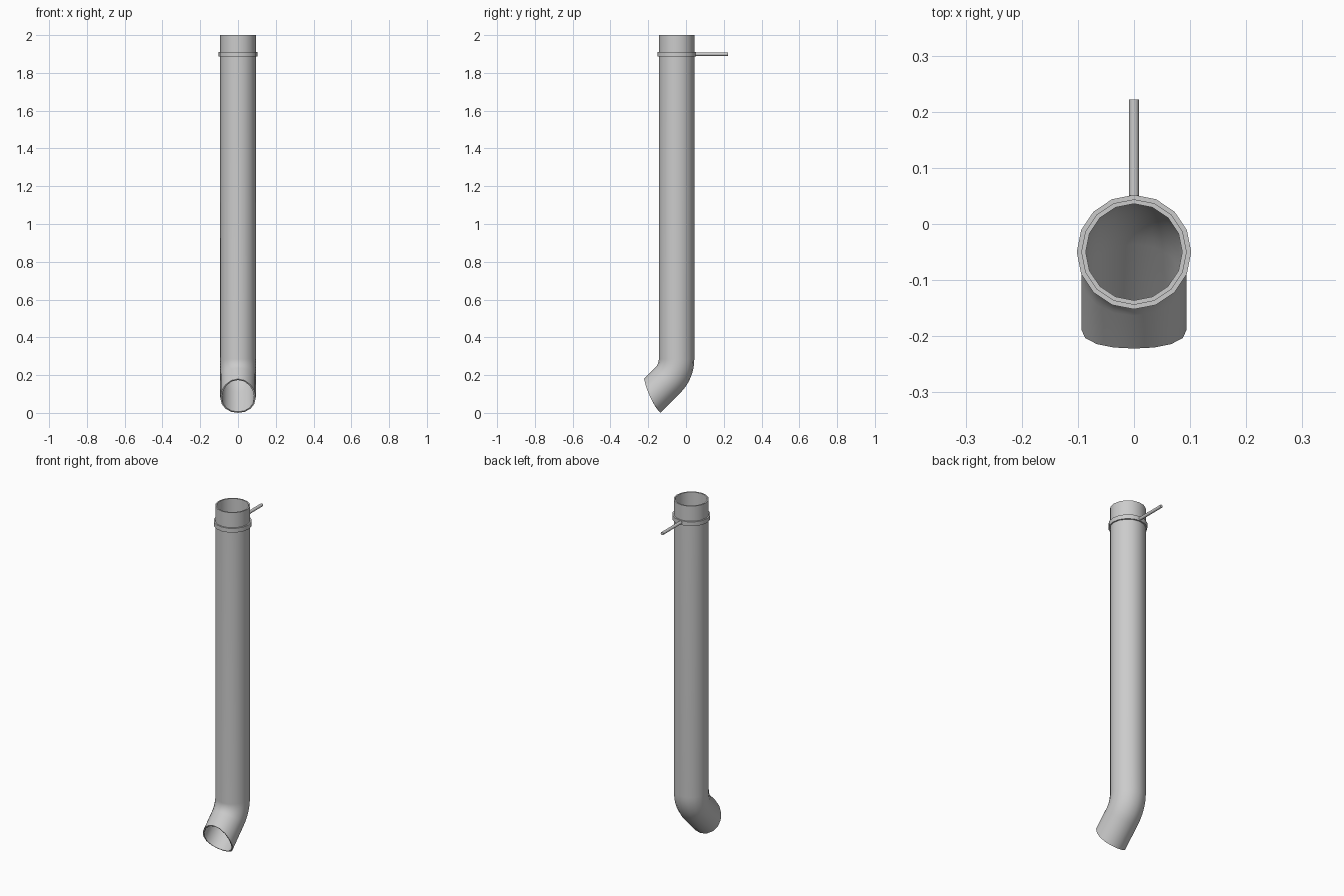
import bpy, bmesh
from math import sin, cos, pi, tan, radians
from mathutils import Vector, Matrix

cube = bpy.data.objects.get("Cube")
if cube:
    bpy.data.objects.remove(cube)

SIDES = 16
AXIS_Y = -0.05          # pipe centreline
OUTER, INNER = 0.094, 0.086
TOP = 2.0
BEND_R, BEND = 0.16, radians(45)
CORNER_Z = 0.219        # where the two straight centrelines meet

metal = bpy.data.materials.new("grey metal")
metal.use_nodes = True
metal.diffuse_color = (0.6, 0.6, 0.6, 1)
metal.node_tree.nodes["Principled BSDF"].inputs["Base Color"].default_value = (0.6, 0.6, 0.6, 1)


def finish(name, bm):
    """Turn a bmesh into a smooth-shaded object with sharp rims."""
    bmesh.ops.recalc_face_normals(bm, faces=bm.faces)
    mesh = bpy.data.meshes.new(name)
    bm.to_mesh(mesh)
    bm.free()
    mesh.materials.append(metal)
    obj = bpy.data.objects.new(name, mesh)
    bpy.context.collection.objects.link(obj)
    bpy.ops.object.select_all(action='DESELECT')
    obj.select_set(True)
    bpy.context.view_layer.objects.active = obj
    bpy.ops.object.shade_smooth_by_angle(angle=radians(40))
    return obj


def ring(centre, radius, tilt=0.0, end_cut=None):
    """Points of one cross-section; end_cut shifts them along the pipe."""
    along = Vector((0, -sin(tilt), -cos(tilt)))
    up = Vector((0, -cos(tilt), sin(tilt)))
    points = []
    for i in range(SIDES):
        a = 2 * pi * i / SIDES
        p = centre + Vector((radius * cos(a), 0, 0)) + up * radius * sin(a)
        if end_cut:
            p += along * end_cut(sin(a))
        points.append(p)
    return points


def closed_loft(name, rings):
    """Skin rings in order, joining the last back to the first."""
    bm = bmesh.new()
    loops = [[bm.verts.new(p) for p in r] for r in rings]
    for k, a in enumerate(loops):
        b = loops[(k + 1) % len(loops)]
        for i in range(SIDES):
            j = (i + 1) % SIDES
            bm.faces.new((a[i], a[j], b[j], b[i]))
    return finish(name, bm)


def spout_cut(t):
    """Curved scoop cut of the outlet, longest at its underside."""
    return 0.129 - 0.033 * t - 0.013 * t * t - 0.0


def pipe_wall(radius):
    start_z = CORNER_Z + BEND_R * tan(BEND / 2)
    rings = [ring(Vector((0, AXIS_Y, TOP)), radius)]
    steps = 8
    for k in range(steps + 1):
        a = BEND * k / steps
        c = Vector((0, AXIS_Y - BEND_R * (1 - cos(a)), start_z - BEND_R * sin(a)))
        rings.append(ring(c, radius, a))
    rings.append(ring(c, radius, BEND, spout_cut))
    return rings


# Downpipe with its bent outlet: outer wall down, inner wall back up
closed_loft("downpipe", pipe_wall(OUTER) + pipe_wall(INNER)[::-1])

# Clamp band around the top
closed_loft("clamp_band", [ring(Vector((0, AXIS_Y, z)), r) for r, z in
                           ((0.102, 1.911), (0.102, 1.886), (0.092, 1.886), (0.092, 1.911))])

# Wall fixing rod behind the clamp
bm = bmesh.new()
bmesh.ops.create_cone(bm, cap_ends=True, segments=12, radius1=0.009, radius2=0.009, depth=0.174,
                      matrix=Matrix.Translation((0, 0.135, 1.899)) @ Matrix.Rotation(pi / 2, 4, 'X'))
finish("fixing_rod", bm)
